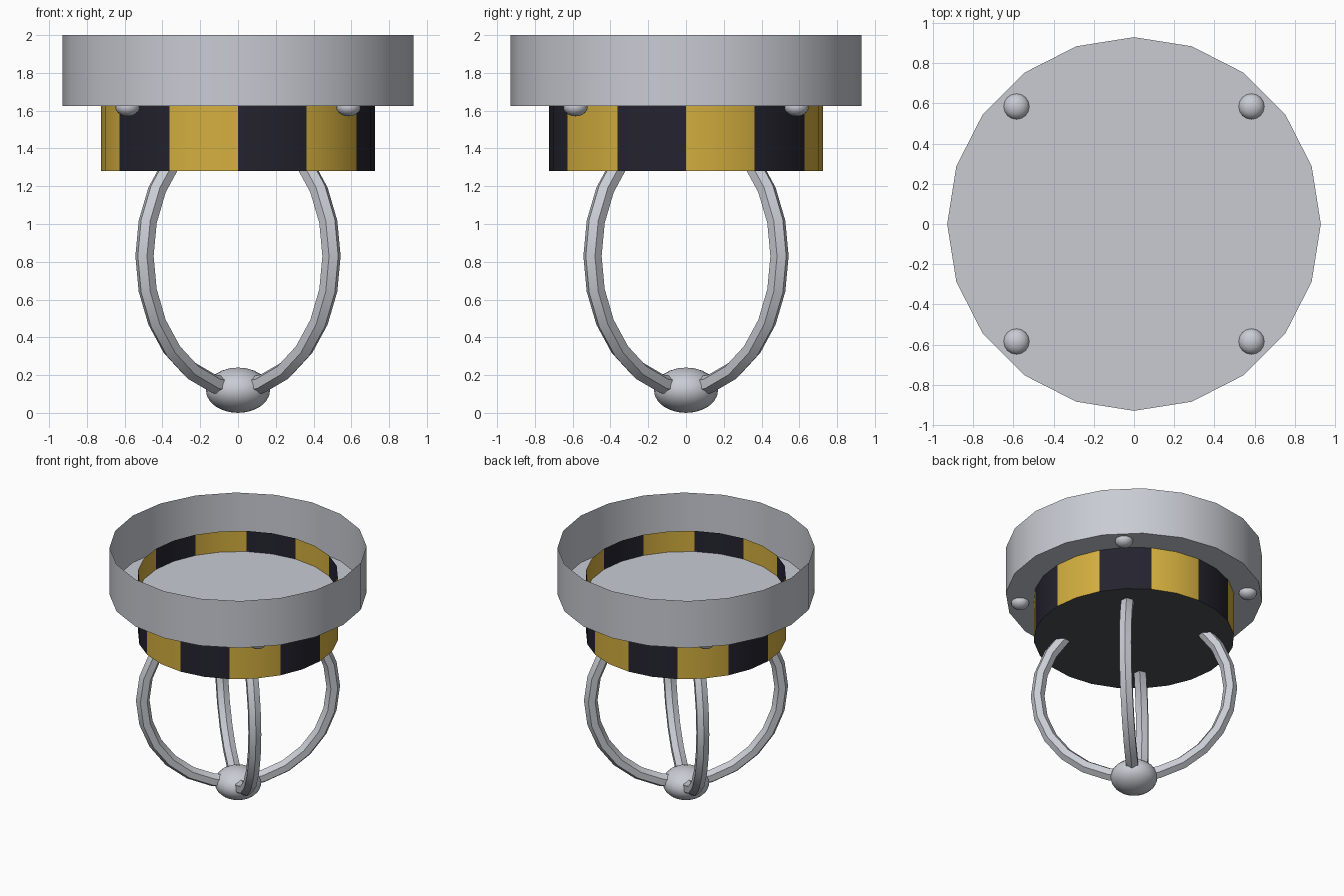
import bpy, bmesh, math
from mathutils import Matrix, Vector

if "Cube" in bpy.data.objects:
    bpy.data.objects.remove(bpy.data.objects["Cube"])


def material(name, rgb):
    m = bpy.data.materials.new(name)
    m.diffuse_color = (*rgb, 1)
    m.use_nodes = True
    m.node_tree.nodes["Principled BSDF"].inputs["Base Color"].default_value = m.diffuse_color
    return m


GREY = material("light grey metal", (0.58, 0.60, 0.65))
YELLOW = material("warning yellow", (0.66, 0.43, 0.05))
BLACK = material("stripe black", (0.018, 0.017, 0.028))
DARK = material("dark grey base", (0.075, 0.08, 0.085))


def finish(name, bm, mats):
    me = bpy.data.meshes.new(name)
    bm.to_mesh(me)
    bm.free()
    for m in mats:
        me.materials.append(m)
    ob = bpy.data.objects.new(name, me)
    bpy.context.collection.objects.link(ob)
    bpy.ops.object.select_all(action='DESELECT')
    ob.select_set(True)
    bpy.context.view_layer.objects.active = ob
    bpy.ops.object.shade_smooth_by_angle(angle=math.radians(31))
    return ob


def open_cup(radius, z0, z1, sides):
    """Thin-walled cylinder with a floor and no lid."""
    bm = bmesh.new()
    bmesh.ops.create_cone(bm, cap_ends=True, segments=sides, radius1=radius,
                          radius2=radius, depth=z1 - z0,
                          matrix=Matrix.Translation((0, 0, (z0 + z1) / 2)))
    # put a corner exactly on the x axis
    a = min(math.atan2(v.co.y, v.co.x) % math.tau for v in bm.verts)
    bmesh.ops.rotate(bm, verts=bm.verts, matrix=Matrix.Rotation(-a, 3, 'Z'))
    bm.normal_update()
    lid = [f for f in bm.faces if f.normal.z > 0.9]
    bmesh.ops.delete(bm, geom=lid, context='FACES_ONLY')
    return bm


def flat_sphere(name, loc, r, h, u, v):
    bm = bmesh.new()
    bmesh.ops.create_uvsphere(bm, u_segments=u, v_segments=v, radius=1,
                              matrix=Matrix.LocRotScale(Vector(loc), None, Vector((r, r, h))))
    finish(name, bm, [GREY])


# Upper dish with a floor
finish("upper_dish", open_cup(0.93, 1.625, 2.0, 20), [GREY])

# Striped collar passing through the dish floor
bm = open_cup(0.725, 1.28, 1.79, 24)
for f in bm.faces:
    c = f.calc_center_median()
    if abs(f.normal.z) > 0.9:
        f.material_index = 2
    else:
        f.material_index = int((math.atan2(c.y, c.x) % math.tau) // math.radians(30)) % 2
finish("striped_collar", bm, [YELLOW, BLACK, DARK])

# Two crossed hexagonal-section hoops on the diagonals
for i, deg in enumerate((45, 135)):
    bm = bmesh.new()
    rot = Matrix.Rotation(math.radians(deg), 3, 'Z')
    rings = []
    for s in range(24):
        a = math.tau * s / 24
        ring = []
        for k in range(6):
            t = math.tau * k / 6
            r = 0.70 + 0.05 * math.cos(t)
            p = Vector((r * math.cos(a), 0.05 * math.sin(t), r * math.sin(a)))
            ring.append(bm.verts.new(rot @ p + Vector((0, 0, 0.83))))
        rings.append(ring)
    for s in range(24):
        A, B = rings[s], rings[(s + 1) % 24]
        for k in range(6):
            bm.faces.new((A[k], A[(k + 1) % 6], B[(k + 1) % 6], B[k]))
    bmesh.ops.recalc_face_normals(bm, faces=bm.faces)
    finish(f"hoop_{i + 1}", bm, [GREY])

# Bottom knob
flat_sphere("bottom_knob", (0, 0, 0.12), 0.17, 0.12, 20, 12)

# Four rivets through the dish floor
for sx in (-1, 1):
    for sy in (-1, 1):
        flat_sphere(f"rivet_{sx}_{sy}", (sx * 0.585, sy * 0.585, 1.62), 0.065, 0.05, 16, 10)
